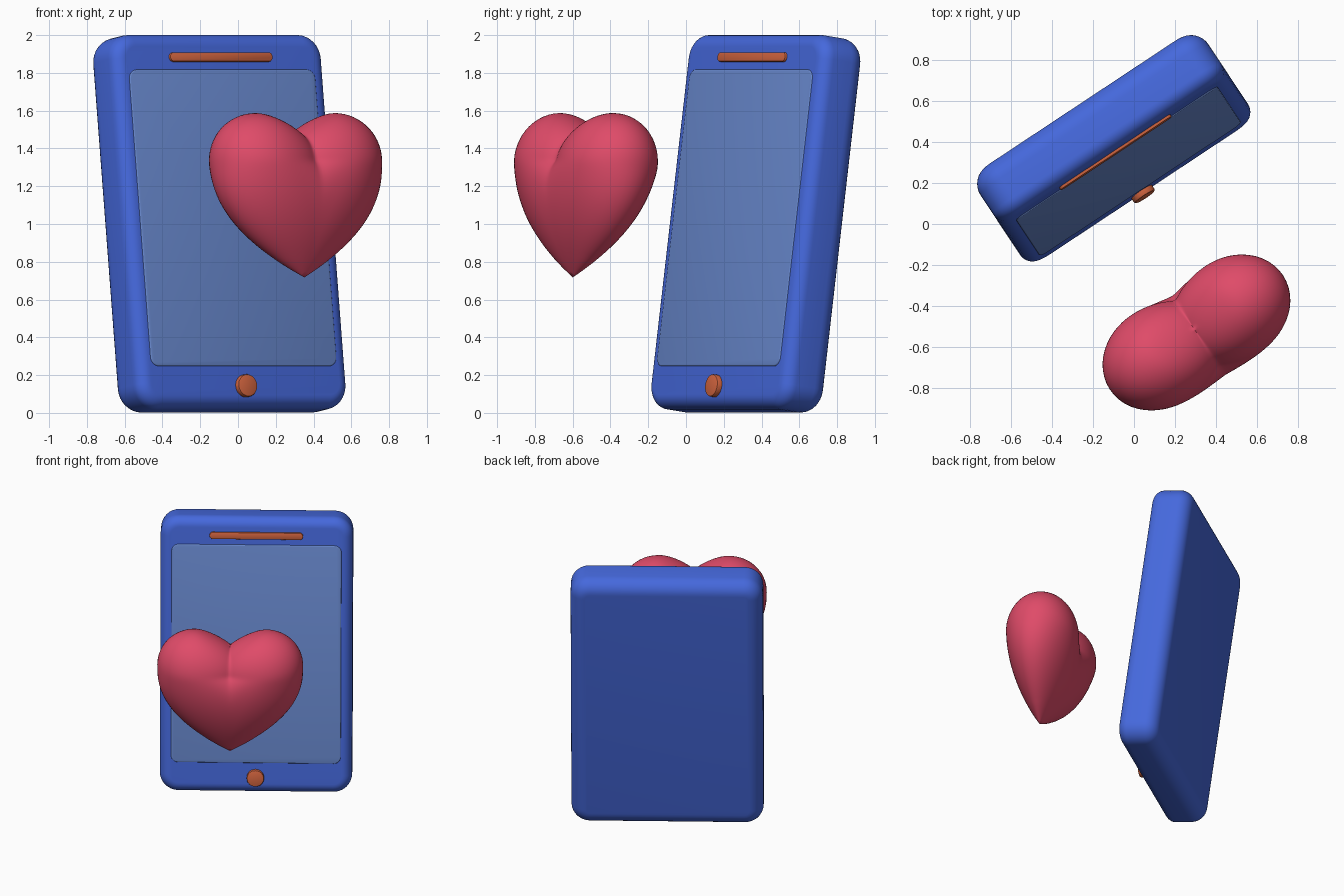
import bpy, bmesh, math
from mathutils import Matrix, Vector

if "Cube" in bpy.data.objects:
    bpy.data.objects.remove(bpy.data.objects["Cube"])

YAW, TILT = math.radians(33.5), math.radians(-7.8)
TURN = Matrix.Rotation(YAW, 4, 'Z')
LEAN = Matrix.Rotation(TILT, 4, 'X')


def frame(u, v, z):
    """Placement in the turned and leaned frame: u across, v backwards."""
    return Matrix.Translation(TURN @ Vector((u, v, z))) @ TURN @ LEAN


def finish(name, bm, matrix, color, angle=40):
    bmesh.ops.recalc_face_normals(bm, faces=bm.faces)
    me = bpy.data.meshes.new(name)
    bm.to_mesh(me)
    bm.free()
    ob = bpy.data.objects.new(name, me)
    bpy.context.collection.objects.link(ob)
    ob.matrix_world = matrix
    mat = bpy.data.materials.new(name + "_color")
    mat.diffuse_color = (*color, 1)
    mat.use_nodes = True
    mat.node_tree.nodes["Principled BSDF"].inputs["Base Color"].default_value = mat.diffuse_color
    me.materials.append(mat)
    bpy.ops.object.select_all(action='DESELECT')
    ob.select_set(True)
    bpy.context.view_layer.objects.active = ob
    bpy.ops.object.shade_smooth_by_angle(angle=math.radians(angle))
    return ob


def slab(name, size, corner, front_edge, back_edge, center, matrix, color,
         steps=5):
    """Box with round corners seen from the front and softened rims."""
    bm = bmesh.new()
    bmesh.ops.create_cube(bm, size=1)
    bmesh.ops.scale(bm, vec=size, verts=bm.verts)
    along = [e for e in bm.edges
             if abs(e.verts[0].co.y - e.verts[1].co.y) > size[1] * 0.9]
    bmesh.ops.bevel(bm, geom=along, offset=corner, segments=8, profile=0.5,
                    affect='EDGES')
    for side, edge in ((-1, front_edge), (1, back_edge)):
        bm.normal_update()
        rim = {e for f in bm.faces if f.normal.y * side > 0.99
               for e in f.edges}
        bmesh.ops.bevel(bm, geom=list(rim), offset=edge, segments=steps,
                        profile=0.5, affect='EDGES')
    bmesh.ops.translate(bm, vec=center, verts=bm.verts)
    return finish(name, bm, matrix, color)


BLUE, GLASS = (0.06, 0.14, 0.72), (0.14, 0.25, 0.62)
ORANGE, RED = (0.65, 0.13, 0.05), (0.74, 0.07, 0.14)

# Phone: body, screen, speaker slot and round button share one frame
W, D, H = 1.335, 0.285, 2.0
phone = frame(0.12, 0.371, 0.999)
front = -D / 2
slab("phone_body", (W, D, H), 0.13, 0.07, 0.10, (0, 0, 0), phone, BLUE, 8)
slab("screen", (1.18, 0.03, 1.585), 0.05, 0.008, 0.008,
     (0, front + 0.009, 0.014), phone, GLASS, 3)
slab("speaker_slot", (0.65, 0.04, 0.05), 0.024, 0.005, 0.005,
     (-0.002, front + 0.006, 0.873), phone, ORANGE, 2)
slab("home_button", (0.12, 0.06, 0.12), 0.0595, 0.008, 0.008,
     (-0.002, front, -0.884), phone, ORANGE, 2)

# Heart: levels with two lobes whose inner sides flatten out towards the tip
TOP, TIP = 0.283, 0.595
HALF_W, HALF_D = 0.508, 0.25


def inside(p):
    if p.z >= TOP or p.z <= -TIP:
        return False
    if p.z > 0:
        q = p.z / TOP
        r = 1 - q * q
        c = 0.215 + 0.03 * q
        outer, depth = (HALF_W - 0.215) * r ** 0.5, HALF_D * r ** 0.5
        inner = 0.33 * r ** 0.75
    else:
        s = 1 + p.z / TIP
        c = 0.215 * s * s
        outer = HALF_W * (1 - (1 - s) ** 2.25) - c
        depth = HALF_D * (1 - (1 - s) ** 2)
        inner = c / (0.65 * s ** 4)
    x = abs(p.x) - c
    return (x / (outer if x > 0 else inner)) ** 2 + (p.y / depth) ** 2 < 1


bm = bmesh.new()
bmesh.ops.create_uvsphere(bm, u_segments=96, v_segments=64, radius=1)
origin = Vector((0, 0, -0.1))
for v in bm.verts:
    ray, lo, hi = v.co.normalized(), 0.0, 1.0
    for _ in range(24):
        mid = (lo + hi) / 2
        if inside(origin + ray * mid):
            lo = mid
        else:
            hi = mid
    v.co = origin + ray * lo
# relax the surface a little so the crease fades softly
for _ in range(3):
    bmesh.ops.smooth_vert(bm, verts=[v for v in bm.verts if v.co.z > -0.5],
                          factor=0.5, use_axis_x=True, use_axis_y=True,
                          use_axis_z=True)
finish("heart", bm, frame(-0.038, -0.613, 1.307), RED, 60)
